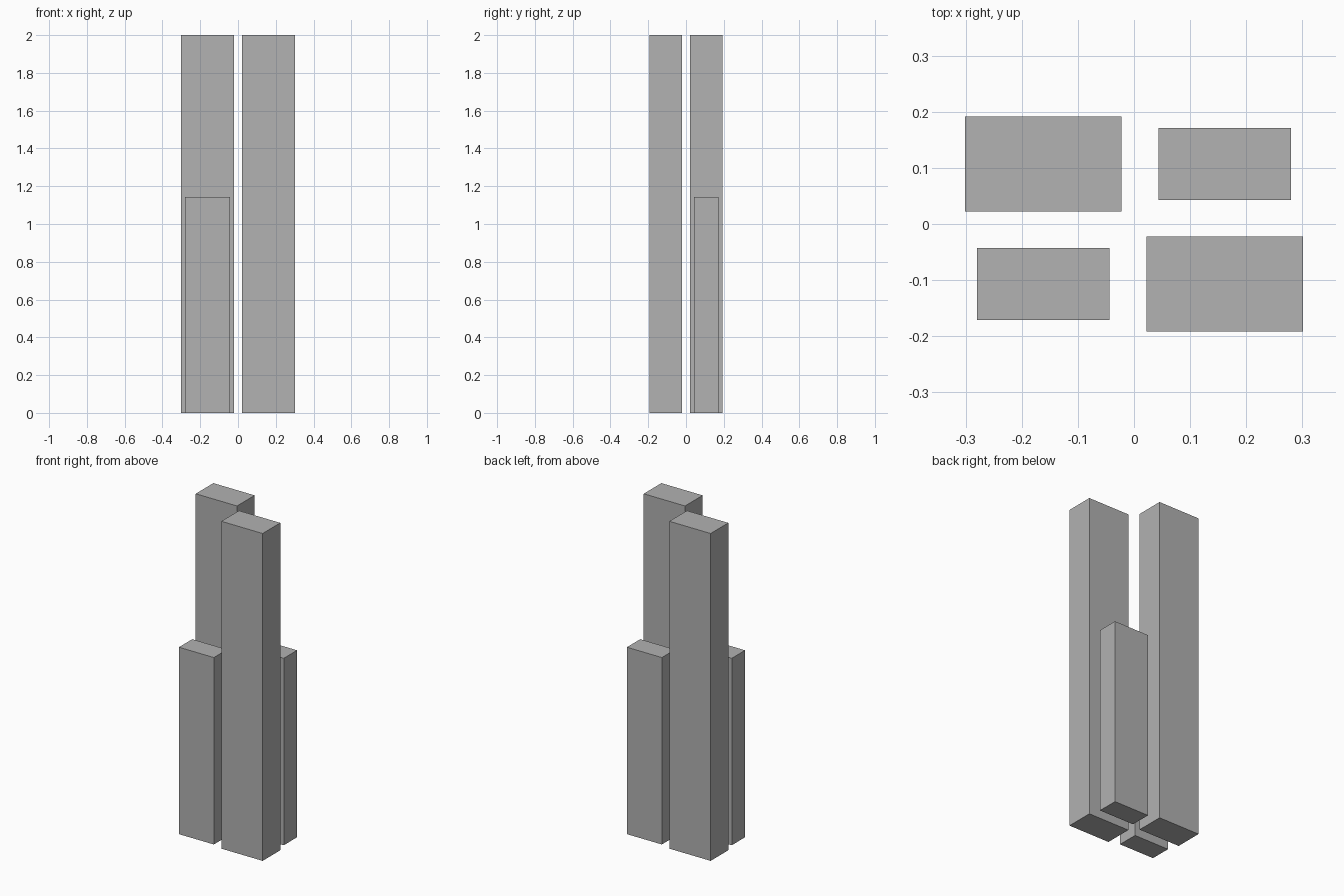
import bpy

if "Cube" in bpy.data.objects:
    bpy.data.objects.remove(bpy.data.objects["Cube"], do_unlink=True)

# Plain grey finish shared by all towers
GREY = (0.445, 0.445, 0.445, 1.0)
grey = bpy.data.materials.new("plain_grey")
grey.use_nodes = True
grey.diffuse_color = GREY
grey.node_tree.nodes["Principled BSDF"].inputs["Base Color"].default_value = GREY


def add_tower(name, x, y, width, depth, height):
    """Rectangular block standing on the ground, centred on (x, y)."""
    bpy.ops.mesh.primitive_cube_add(size=1, location=(x, y, height / 2))
    tower = bpy.context.object
    tower.name = name
    tower.scale = (width, depth, height)
    bpy.ops.object.transform_apply(location=False, rotation=False, scale=True)
    tower.data.materials.append(grey)


X, Y = 0.1615, 0.107
TALL = (0.279, 0.17, 2.0)
SHORT = (0.236, 0.128, 1.142)

# Matching towers stand on opposite corners
for side, label in ((1, "front_left"), (-1, "back_right")):
    add_tower("tall_tower_" + label, side * X, -side * Y, *TALL)
for side, label in ((1, "back_left"), (-1, "front_right")):
    add_tower("short_tower_" + label, side * X, side * Y, *SHORT)
